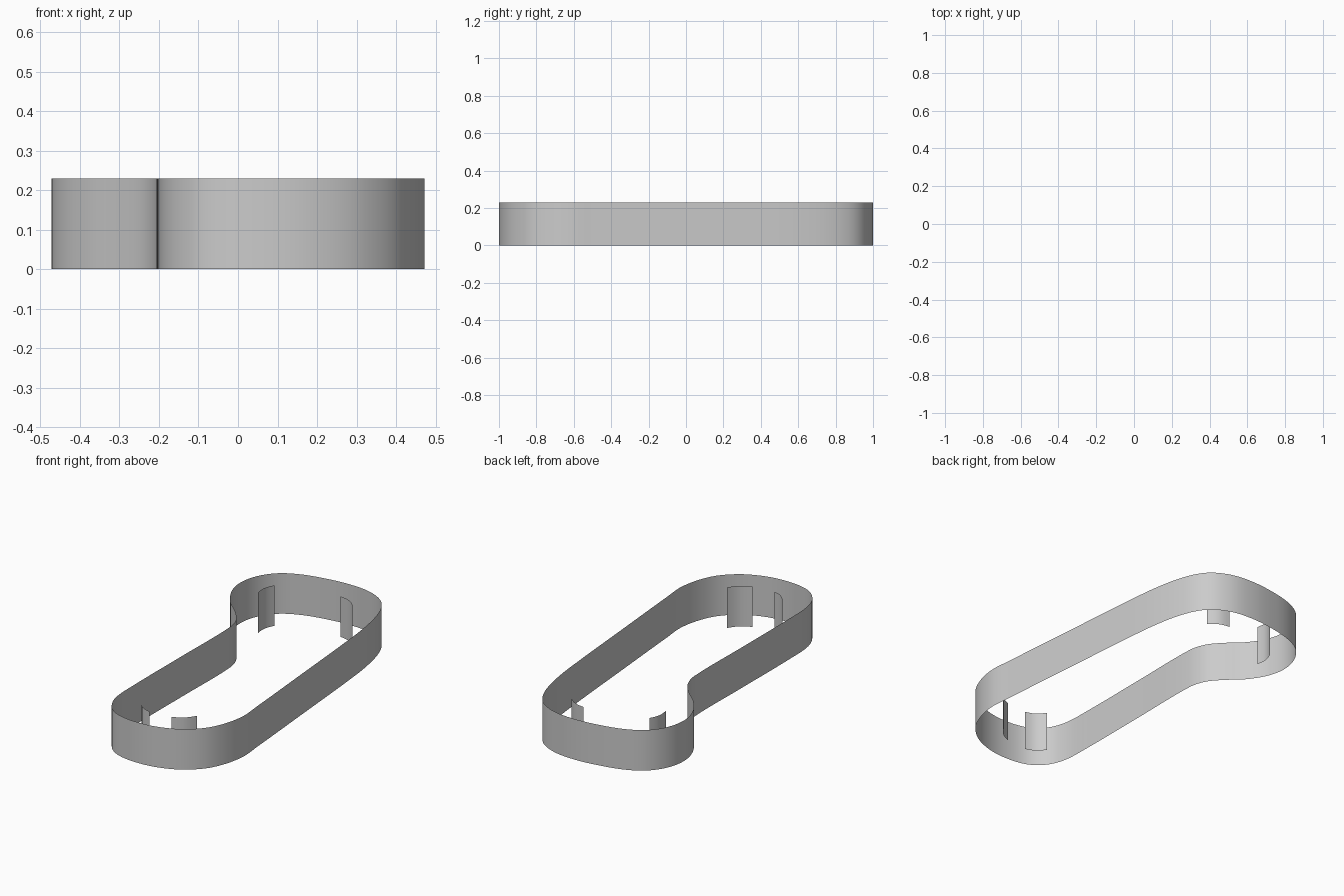
import bpy, bmesh
from math import sin, pi
from mathutils import Vector
from mathutils.geometry import interpolate_bezier

if "Cube" in bpy.data.objects:
    bpy.data.objects.remove(bpy.data.objects["Cube"])

HEIGHT = 0.23


def wall(name, path, closed):
    """Vertical, open, single-skin wall raised along a plan path."""
    bm = bmesh.new()
    low = [bm.verts.new((p[0], p[1], 0)) for p in path]
    high = [bm.verts.new((p[0], p[1], HEIGHT)) for p in path]
    n = len(path)
    for i in range(n if closed else n - 1):
        j = (i + 1) % n
        bm.faces.new((low[i], low[j], high[j], high[i])).smooth = True
    mesh = bpy.data.meshes.new(name)
    bm.to_mesh(mesh)
    bm.free()
    obj = bpy.data.objects.new(name, mesh)
    bpy.context.collection.objects.link(obj)
    return obj


def smooth_loop(points, steps=6):
    """Closed smooth curve through the points, tangents scaled per segment."""
    pts = [Vector((x, y, 0)) for x, y in points]
    n = len(pts)
    tan = [(pts[(i + 1) % n] - pts[i - 1]).normalized() for i in range(n)]
    path = []
    for i in range(n):
        a, b = pts[i], pts[(i + 1) % n]
        k = (b - a).length / 3
        path += interpolate_bezier(a, a + tan[i] * k,
                                   b - tan[(i + 1) % n] * k, b, steps + 1)[:-1]
    return path


def bowed_arc(a, b, bow, steps=8):
    """Shallow arc from a to b, bulging to the right of travel."""
    a, b = Vector(a), Vector(b)
    d = b - a
    out = Vector((d.y, -d.x)).normalized()
    return [a + d * (i / steps) + out * bow * sin(pi * i / steps)
            for i in range(steps + 1)]


# Outer rim: narrow front lobe, wider back lobe with a waist on the left
outline = [
    (0.07, -1.0), (0.2, -0.982), (0.322, -0.925), (0.418, -0.82),
    (0.47, -0.65), (0.461, -0.48), (0.423, -0.02), (0.385, 0.43),
    (0.36, 0.64), (0.318, 0.81), (0.252, 0.922), (0.14, 0.984), (0.0, 1.0),
    (-0.15, 0.985), (-0.28, 0.953), (-0.38, 0.898), (-0.448, 0.805),
    (-0.472, 0.69), (-0.447, 0.58), (-0.38, 0.475), (-0.295, 0.395),
    (-0.232, 0.315), (-0.205, 0.215), (-0.205, -0.2), (-0.205, -0.65),
    (-0.194, -0.82), (-0.144, -0.925), (-0.06, -0.982),
]
wall("outer_rim", smooth_loop(outline), True)

# Four small curved guide walls inside the lobes
guides = {
    "front_left_guide": ((-0.052, -0.79), (0.046, -0.858)),
    "front_right_guide": ((0.175, -0.846), (0.275, -0.76)),
    "back_right_guide": ((0.159, 0.80), (0.045, 0.853)),
    "back_left_guide": ((-0.309, 0.77), (-0.327, 0.645)),
}
for name, (a, b) in guides.items():
    wall(name, bowed_arc(a, b, 0.014), False)
